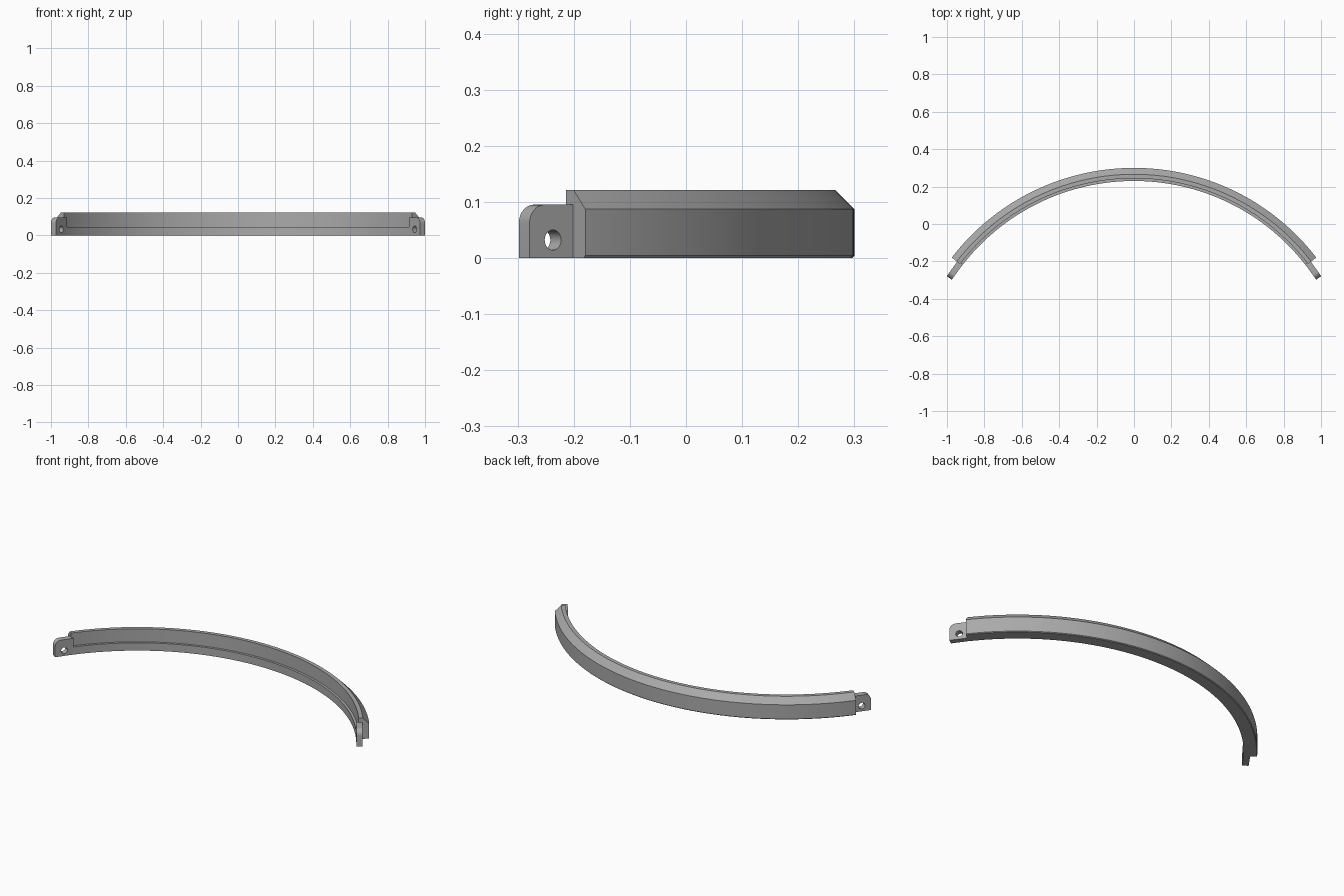
import bpy, bmesh
from math import sin, cos, pi, radians
from mathutils import Matrix, Vector

old = bpy.data.objects.get("Cube")
if old:
    bpy.data.objects.remove(old, do_unlink=True)

CENTRE_Y = -0.93          # centre of the arc
HALF_ANGLE = radians(52.4)
SEGMENTS = 72

grey = bpy.data.materials.new("plain grey")
grey.use_nodes = True
colour = (0.4, 0.4, 0.4, 1)
grey.diffuse_color = colour
grey.node_tree.nodes["Principled BSDF"].inputs["Base Color"].default_value = colour


def polar(r, a, z):
    return Vector((r * sin(a), CENTRE_Y + r * cos(a), z))


def select_only(ob):
    bpy.ops.object.select_all(action="DESELECT")
    ob.select_set(True)
    bpy.context.view_layer.objects.active = ob


def smooth(ob):
    select_only(ob)
    bpy.ops.object.shade_smooth_by_angle(angle=radians(25))


# Curved band: stepped inside, chamfered outside, swept along the arc
profile = [(1.16, 0), (1.226, 0), (1.23, 0.004), (1.23, 0.087),
           (1.196, 0.121), (1.174, 0.121), (1.174, 0.045), (1.16, 0.045)]
bm = bmesh.new()
rings = []
for i in range(SEGMENTS + 1):
    a = HALF_ANGLE * (2 * i / SEGMENTS - 1)
    rings.append([bm.verts.new(polar(r, a, z)) for r, z in profile])
n = len(profile)
for p, q in zip(rings, rings[1:]):
    for j in range(n):
        k = (j + 1) % n
        bm.faces.new((p[j], p[k], q[k], q[j]))
bm.faces.new(rings[0])
bm.faces.new(rings[-1])
bmesh.ops.recalc_face_normals(bm, faces=bm.faces)
mesh = bpy.data.meshes.new("curved_band")
bm.to_mesh(mesh)
bm.free()
mesh.materials.append(grey)
band = bpy.data.objects.new("curved_band", mesh)
bpy.context.collection.objects.link(band)
smooth(band)

# Hinge tabs: flat plate with one rounded corner and a round hole
START, END, TOP, ROUND = -0.052, 0.051, 0.095, 0.033
HOLE_Z, HOLE_R = 0.032, 0.018
TAB_R, TAB_THICK = 1.1765, 0.033
outline = [(START, 0), (END, 0)]
outline += [(END - ROUND + ROUND * cos(t), TOP - ROUND + ROUND * sin(t))
            for t in [pi / 2 * i / 10 for i in range(11)]]
outline.append((START, TOP))
hole = [(HOLE_R * cos(t), HOLE_Z + HOLE_R * sin(t))
        for t in [2 * pi * i / 24 for i in range(24)]]

curve = bpy.data.curves.new("hinge_tabs", "CURVE")
curve.dimensions = "2D"
curve.fill_mode = "BOTH"
curve.extrude = TAB_THICK / 2
for loop in (outline, hole):
    spline = curve.splines.new("POLY")
    spline.points.add(len(loop) - 1)
    for point, (x, y) in zip(spline.points, loop):
        point.co = (x, y, 0, 1)
    spline.use_cyclic_u = True
curve.materials.append(grey)
tabs = bpy.data.objects.new("hinge_tabs", curve)
bpy.context.collection.objects.link(tabs)
select_only(tabs)
bpy.ops.object.convert(target="MESH")
tabs = bpy.context.view_layer.objects.active

# Stand the plate along the arc tangent, then mirror it to the other end
a = radians(54.5)
tangent = Vector((cos(a), -sin(a), 0))
up = Vector((0, 0, 1))
frame = Matrix((tangent, up, tangent.cross(up))).transposed().to_4x4()
frame.translation = polar(TAB_R, a, 0)
tabs.data.transform(frame)
bm = bmesh.new()
bm.from_mesh(tabs.data)
bmesh.ops.remove_doubles(bm, verts=bm.verts, dist=0.0001)
bmesh.ops.recalc_face_normals(bm, faces=bm.faces)
bm.to_mesh(tabs.data)
bm.free()
smooth(tabs)
mirror = tabs.modifiers.new("both ends", "MIRROR")
mirror.use_axis[0] = True
mirror.use_mirror_merge = False
